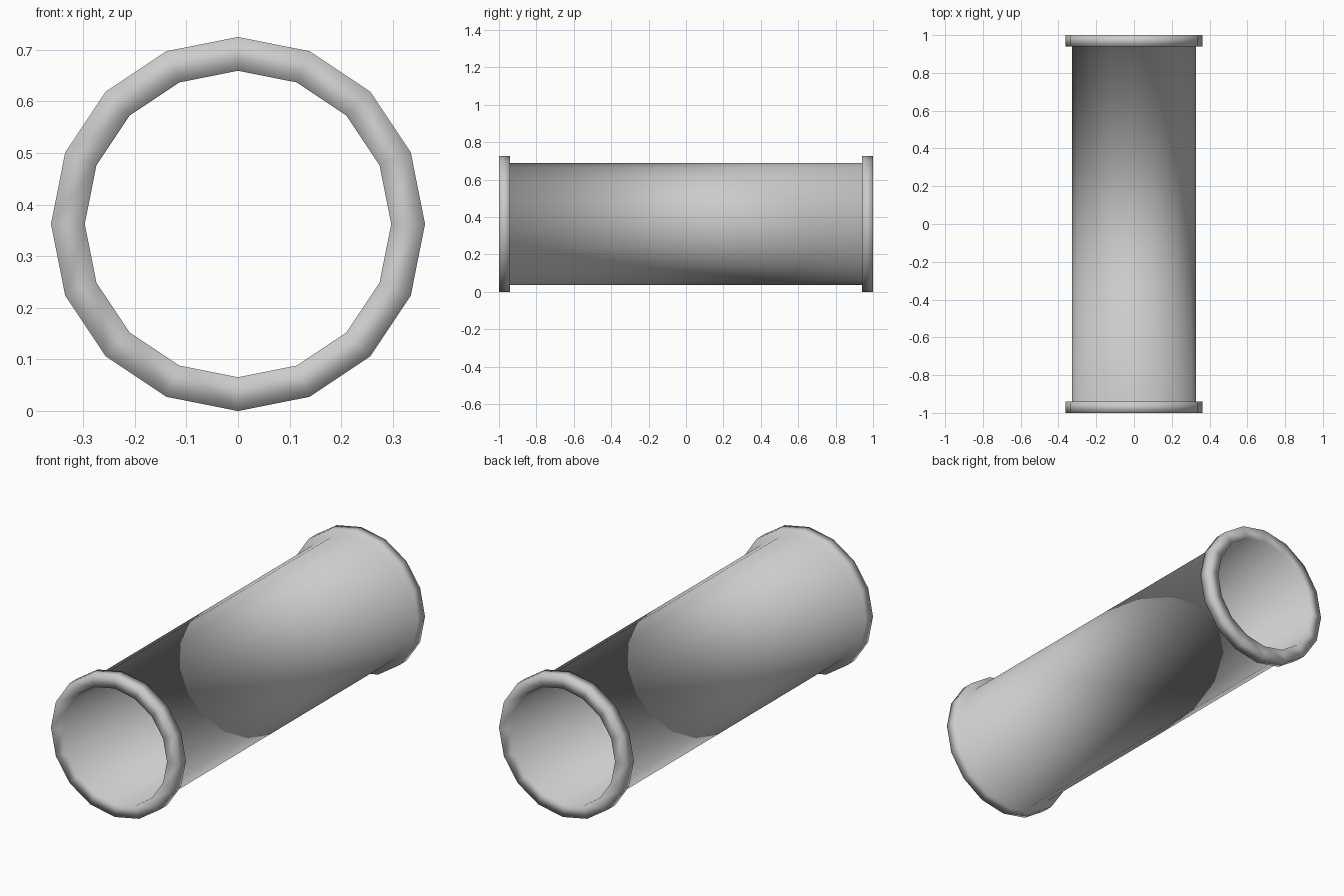
import bpy, bmesh, math

if "Cube" in bpy.data.objects:
    bpy.data.objects.remove(bpy.data.objects["Cube"])

SIDES = 16
R_FLANGE, R_BODY, R_BORE = 0.3625, 0.327, 0.297
Y_END, Y_LIP = 1.0, 0.94

# Closed cross-section (radius, y): bore wall, end faces, flanges and outer wall
profile = [(R_BORE, -Y_END), (R_FLANGE, -Y_END), (R_FLANGE, -Y_LIP), (R_BODY, -Y_LIP),
           (R_BODY, Y_LIP), (R_FLANGE, Y_LIP), (R_FLANGE, Y_END), (R_BORE, Y_END)]

# Sweep the section around the y axis
bm = bmesh.new()
rings = []
for i in range(SIDES):
    a = 2 * math.pi * i / SIDES
    rings.append([bm.verts.new((r * math.cos(a), y, R_FLANGE + r * math.sin(a)))
                  for r, y in profile])
n = len(profile)
for i in range(SIDES):
    a, b = rings[i], rings[(i + 1) % SIDES]
    for j in range(n):
        k = (j + 1) % n
        bm.faces.new((a[j], b[j], b[k], a[k])).smooth = True
bmesh.ops.recalc_face_normals(bm, faces=bm.faces)

# Flanged pipe, smooth shaded throughout
mesh = bpy.data.meshes.new("flanged_pipe")
bm.to_mesh(mesh)
bm.free()
bpy.context.collection.objects.link(bpy.data.objects.new("flanged_pipe", mesh))
